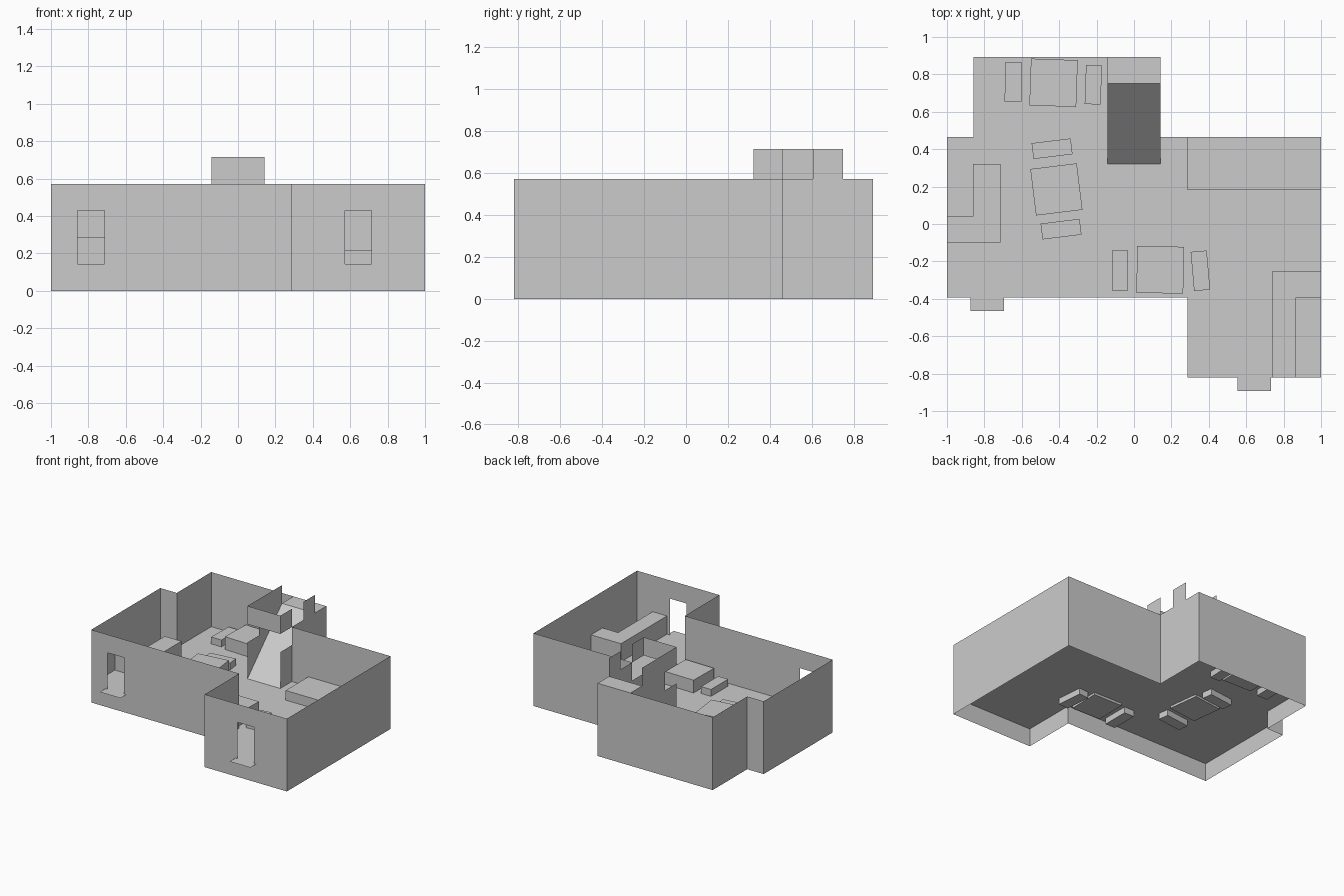
import bpy, bmesh, math

if "Cube" in bpy.data.objects:
    bpy.data.objects.remove(bpy.data.objects["Cube"])

C = 1 / 7                      # building grid step
FLOOR, TOP, UPPER = C, 4 * C, 5 * C

plaster = bpy.data.materials.new("plain_grey")
plaster.diffuse_color = (0.6, 0.6, 0.6, 1)
plaster.use_nodes = True
plaster.node_tree.nodes["Principled BSDF"].inputs["Base Color"].default_value = plaster.diffuse_color


def make(name, faces):
    """Object from a list of faces, each a list of points."""
    bm = bmesh.new()
    for pts in faces:
        bm.faces.new([bm.verts.new(p) for p in pts])
    bmesh.ops.remove_doubles(bm, verts=bm.verts, dist=1e-4)
    me = bpy.data.meshes.new(name)
    bm.to_mesh(me)
    bm.free()
    me.materials.append(plaster)
    ob = bpy.data.objects.new(name, me)
    bpy.context.collection.objects.link(ob)
    return ob


def panel(a, b, z0, z1):
    """Upright rectangle over the plan line a-b."""
    return [(*a, z0), (*b, z0), (*b, z1), (*a, z1)]


def prism(name, plan, z0, z1, bottom=False):
    """Upright block over a counter-clockwise plan outline."""
    faces = [panel(plan[i - 1], plan[i], z0, z1) for i in range(len(plan))]
    faces.append([(x, y, z1) for x, y in plan])
    if bottom:
        faces.append([(x, y, z0) for x, y in reversed(plan)])
    return make(name, faces)


def box(name, x0, x1, y0, y1, z0, z1, turn=0):
    """Closed box, turned about its own middle by degrees."""
    w, d = (x1 - x0) / 2, (y1 - y0) / 2
    ob = prism(name, [(-w, -d), (w, -d), (w, d), (-w, d)], z0, z1, True)
    ob.location = ((x0 + x1) / 2, (y0 + y1) / 2, 0)
    ob.rotation_euler.z = math.radians(turn)
    return ob


# Room outline, counter-clockwise
Y = [-5.75 * C, -2.75 * C, 3.25 * C, 6.25 * C]
plan = [(-1, Y[1]), (2 * C, Y[1]), (2 * C, Y[0]), (1, Y[0]), (1, Y[2]),
        (C, Y[2]), (C, Y[3]), (-6 * C, Y[3]), (-6 * C, Y[2]), (-1, Y[2])]

make("floor", [[(x, y, FLOOR) for x, y in plan]])

# Outer walls; the two front ones have a doorway
doors = {0: (-6 * C, -5 * C), 2: (4 * C, 5 * C)}
for i, a in enumerate(plan):
    b = plan[(i + 1) % len(plan)]
    if i in doors:
        l, r = doors[i]
        y = a[1]
        cols = [a[0], l, r, b[0]]
        faces = []
        for j in range(3):
            rows = [(0, FLOOR), (FLOOR, 3 * C), (3 * C, TOP)]
            for k, (z0, z1) in enumerate(rows):
                if not (j == 1 and k == 1):
                    faces.append(panel((cols[j], y), (cols[j + 1], y), z0, z1))
        make("door_wall", faces)
        # Flat doorstep outside
        s0, s1 = l - 0.018, r + 0.018
        make("doorstep", [[(s0, y - C / 2, FLOOR), (s1, y - C / 2, FLOOR),
                           (s1, y, FLOOR), (s0, y, FLOOR)]])
    else:
        make("wall", [panel(a, b, 0, TOP)])

# Stairwell: ramp, landing, side walls and upper parapet
s0, s1, s2, s3 = 2.25 * C, 3.25 * C, 4.25 * C, 5.25 * C
make("stair_ramp", [[(-C, s0, FLOOR), (C, s0, FLOOR), (C, s3, TOP), (-C, s3, TOP)]])
make("stair_landing", [[(-C, s3, TOP), (C, s3, TOP), (C, Y[3], TOP), (-C, Y[3], TOP)]])
make("stair_left_wall", [panel((-C, s1), (-C, Y[3]), FLOOR, TOP)])
for x in (-C, C):
    make("stair_low_wall", [panel((x, s0), (x, s1), FLOOR, 3 * C)])
make("parapet_front", [panel((-C, s0), (C, s0), TOP, UPPER)])
make("parapet_left", [panel((-C, s0), (-C, s3), TOP, UPPER)])
make("parapet_right_front", [panel((C, s0), (C, s1), TOP, UPPER)])
make("parapet_right_back", [panel((C, s2), (C, s3), TOP, UPPER)])

# Counters and the raised platform
prism("left_counter", [(-1, -0.1), (-0.715, -0.1), (-0.715, 0.32),
                       (-0.86, 0.32), (-0.86, 0.04), (-1, 0.04)], FLOOR, 2 * C)
prism("right_counter", [(0.74, Y[0]), (0.865, Y[0]), (0.865, Y[1]), (1, Y[1]),
                        (1, -0.25), (0.74, -0.25)], FLOOR, 2 * C)
prism("platform", [(2 * C, 0.183), (1, 0.183), (1, Y[2]), (2 * C, Y[2])], FLOOR, 1.53 * C)

# Tables and benches, sunk a little through the floor
tables = [(-0.555, -0.305, 0.63, 0.88, -2), (-0.54, -0.29, 0.06, 0.31, 7),
          (0.015, 0.265, -0.37, -0.12, -1)]
for x0, x1, y0, y1, turn in tables:
    box("table", x0, x1, y0, y1, 0.125, 0.243, turn)
benches = [(-0.69, -0.60, 0.655, 0.865, -1), (-0.26, -0.175, 0.64, 0.85, -2),
           (-0.543, -0.333, 0.36, 0.445, 7), (-0.495, -0.285, -0.07, 0.015, 7),
           (-0.118, -0.032, -0.355, -0.142, 0), (0.312, 0.398, -0.355, -0.145, 5)]
for x0, x1, y0, y1, turn in benches:
    box("bench", x0, x1, y0, y1, 0.095, 0.197, turn)
